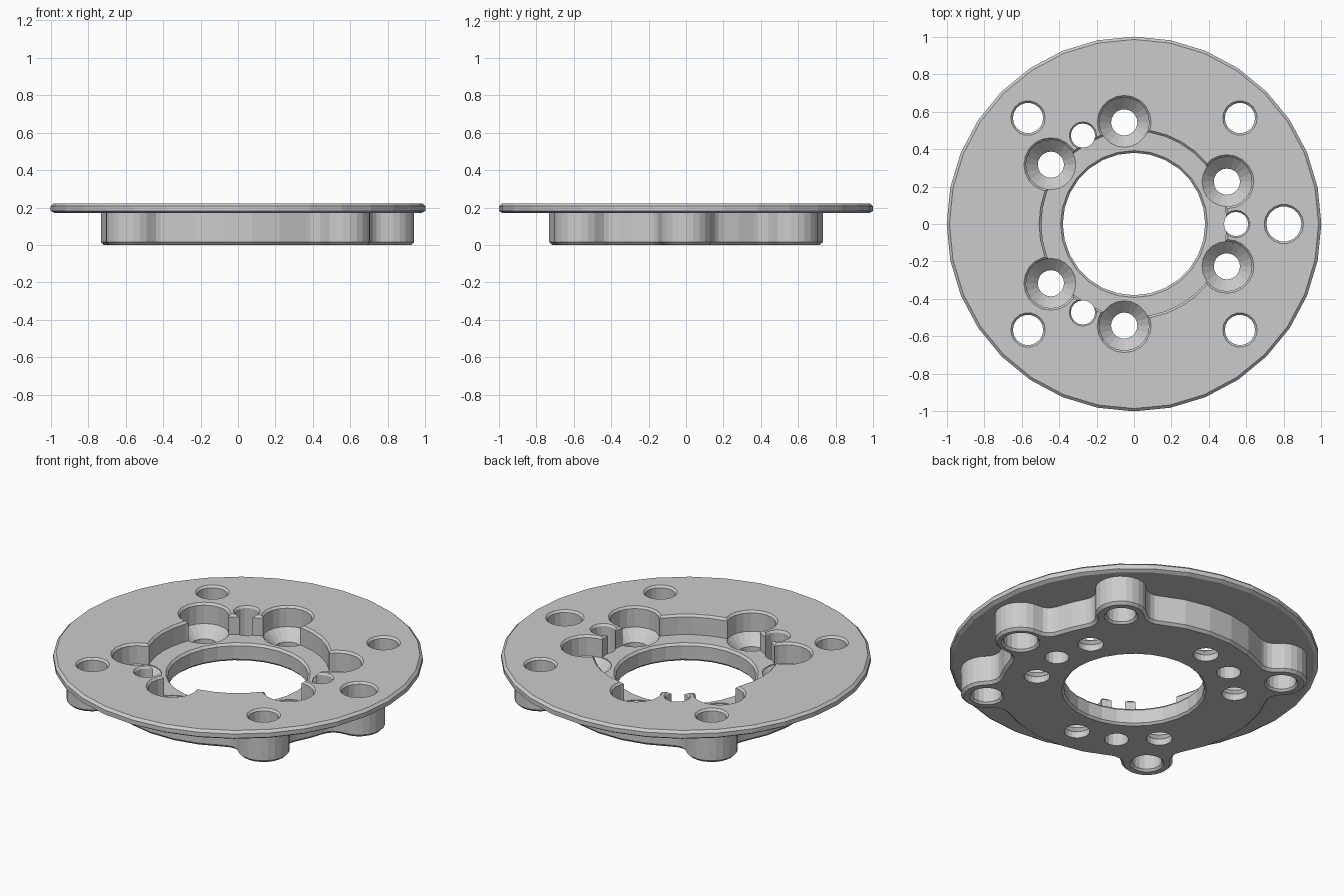
import bpy, bmesh
from math import sin, cos, pi, radians, acos, atan2, hypot

if "Cube" in bpy.data.objects:
    bpy.data.objects.remove(bpy.data.objects["Cube"])


def mesh_object(name, rings):
    """Solid skinned through stacked rings, capped at both ends (bottom to top)."""
    bm = bmesh.new()
    loops = [[bm.verts.new(p) for p in ring] for ring in rings]
    n = len(loops[0])
    for a, b in zip(loops, loops[1:]):
        for i in range(n):
            j = (i + 1) % n
            bm.faces.new((a[i], a[j], b[j], b[i]))
    bm.faces.new(loops[0][::-1])
    bm.faces.new(loops[-1])
    me = bpy.data.meshes.new(name)
    bm.to_mesh(me)
    bm.free()
    ob = bpy.data.objects.new(name, me)
    bpy.context.collection.objects.link(ob)
    return ob


def lathe(name, profile, sides, x=0, y=0):
    return mesh_object(name, [[(x + r * cos(2 * pi * i / sides), y + r * sin(2 * pi * i / sides), z)
                               for i in range(sides)] for r, z in profile])


def boolean(target, tool, operation):
    m = target.modifiers.new(operation, 'BOOLEAN')
    m.operation, m.solver, m.object = operation, 'EXACT', tool
    bpy.context.view_layer.objects.active = target
    bpy.ops.object.modifier_apply(modifier=m.name)
    bpy.data.objects.remove(tool, do_unlink=True)


BOSS_D = 0.8
BOSS_ANGLES = [0, 45, 135, 225, 315]


def body_outline(inset, z):
    """Round hub outline with five filleted bosses."""
    R, r, f = 0.735 - inset, 0.14 - inset, 0.08 + inset
    a = acos(((R + f) ** 2 + BOSS_D ** 2 - (r + f) ** 2) / (2 * (R + f) * BOSS_D))
    fx, fy = (R + f) * cos(a), (R + f) * sin(a)
    t = atan2(fy, fx - BOSS_D)            # boss-to-fillet direction
    half = [(BOSS_D + r * cos(t * k / 6), r * sin(t * k / 6)) for k in range(7)]
    a0, a1 = t - pi, a - pi               # fillet sweep, boss to hub
    half += [(fx + f * cos(a0 + (a1 - a0) * k / 4), fy + f * sin(a0 + (a1 - a0) * k / 4))
             for k in range(1, 5)]
    bump = [(x, -y) for x, y in half[:0:-1]] + half
    pts = []
    for k, deg in enumerate(BOSS_ANGLES):
        c, s = cos(radians(deg)), sin(radians(deg))
        pts += [(x * c - y * s, x * s + y * c, z) for x, y in bump]
        nxt = BOSS_ANGLES[k + 1] if k < 4 else 360
        b0, b1 = radians(deg) + a, radians(nxt) - a
        n = max(2, round((b1 - b0) / radians(12)))
        pts += [(R * cos(b0 + (b1 - b0) * i / n), R * sin(b0 + (b1 - b0) * i / n), z)
                for i in range(1, n)]
    return pts


# Flange disc with chamfered rim, joined to the lobed hub below
plate = lathe("flanged_adapter_plate",
              [(0.98, 0.17), (1.0, 0.182), (1.0, 0.208), (0.985, 0.222)], 32)
hub = mesh_object("hub", [body_outline(0.015, 0), body_outline(0, 0.015), body_outline(0, 0.195)])
boolean(plate, hub, 'UNION')

# Round pocket sunk from the top
boolean(plate, lathe("pocket", [(0.495, 0.105), (0.495, 0.21), (0.508, 0.223), (0.508, 0.3)], 36),
        'DIFFERENCE')

# Central bore, chamfered both ends
boolean(plate, lathe("bore", [(0.393, -0.1), (0.393, -0.001), (0.38, 0.012), (0.38, 0.092),
                              (0.393, 0.106), (0.393, 0.15)], 28), 'DIFFERENCE')


def polar(r, deg):
    return r * cos(radians(deg)), r * sin(radians(deg))


# Countersunk screw seats in pairs, with a pin hole between each pair
for mid in (0, 120, 240):
    for off in (-24.5, 24.5):
        boolean(plate, lathe("screw_seat", [(0.07, -0.1), (0.07, 0.038), (0.133, 0.1), (0.133, 0.21),
                                            (0.145, 0.223), (0.145, 0.3)], 20,
                             *polar(0.545, mid + off)), 'DIFFERENCE')
    boolean(plate, lathe("pin_hole", [(0.065, -0.1), (0.065, 0.21), (0.074, 0.223), (0.074, 0.3)], 16,
                         *polar(0.545, mid)), 'DIFFERENCE')

# Through holes in the bosses, chamfered both ends
for deg in BOSS_ANGLES:
    r = 0.094 if deg == 0 else 0.081
    c = r + 0.012
    boolean(plate, lathe("boss_hole", [(c, -0.1), (c, -0.001), (r, 0.012), (r, 0.21),
                                       (c, 0.223), (c, 0.3)], 18, *polar(BOSS_D, deg)), 'DIFFERENCE')
